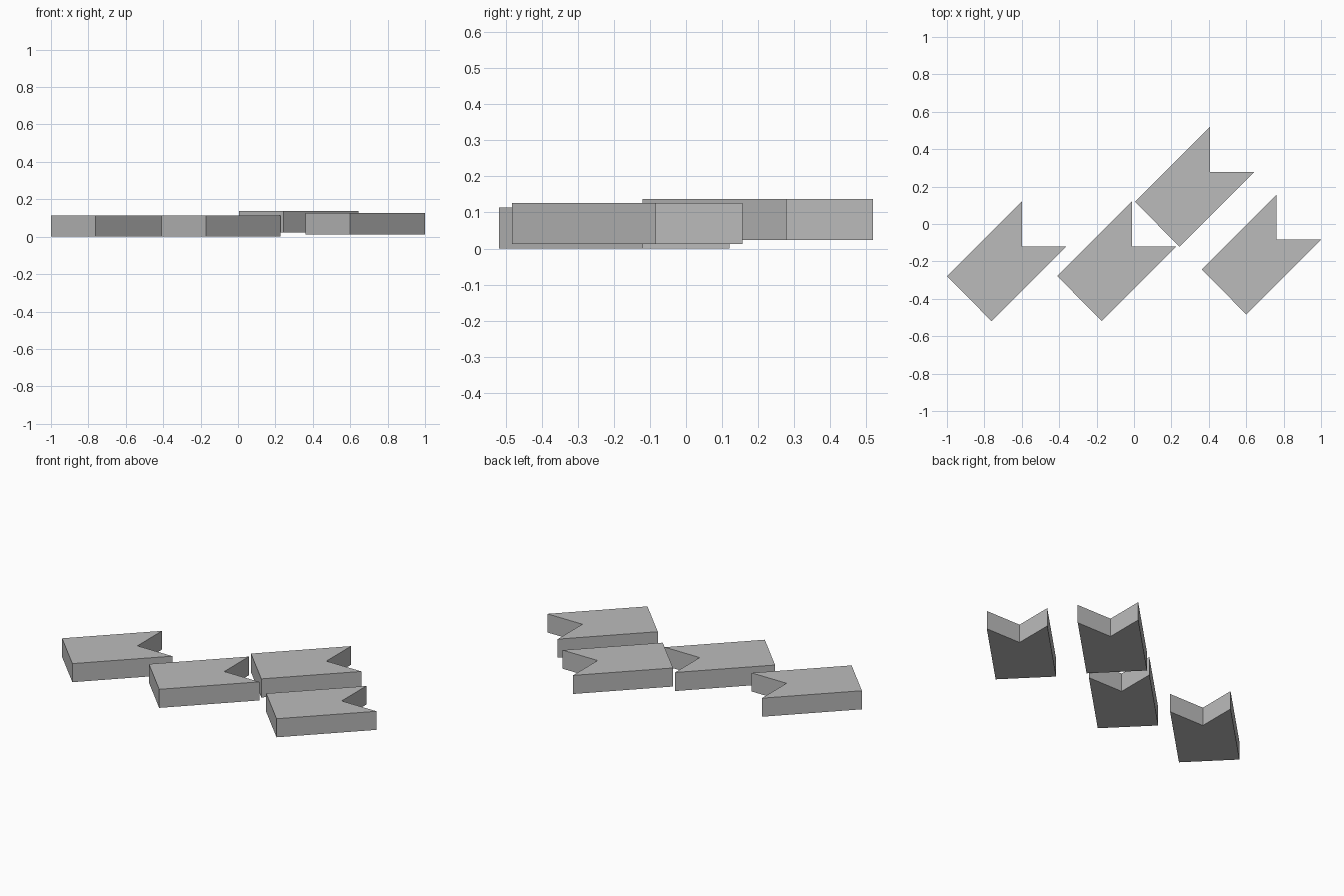
import bpy
import bmesh
from mathutils import Vector

cube = bpy.data.objects.get("Cube")
if cube:
    bpy.data.objects.remove(cube, do_unlink=True)

# Plain grey finish
grey = bpy.data.materials.new("plain_grey")
grey.use_nodes = True
colour = (0.5, 0.5, 0.5, 1)
grey.diffuse_color = colour
grey.node_tree.nodes["Principled BSDF"].inputs["Base Color"].default_value = colour

# Notched slab outline, starting at its left corner
OUTLINE = [(0, 0), (0.238, -0.24), (0.638, 0.16), (0.4, 0.16), (0.4, 0.4)]
THICKNESS = 0.114


def notched_slab(name, location):
    bm = bmesh.new()
    base = bm.faces.new([bm.verts.new((x, y, 0)) for x, y in OUTLINE])
    top = bmesh.ops.extrude_face_region(bm, geom=[base])
    verts = [g for g in top["geom"] if isinstance(g, bmesh.types.BMVert)]
    bmesh.ops.translate(bm, verts=verts, vec=Vector((0, 0, THICKNESS)))
    bmesh.ops.recalc_face_normals(bm, faces=bm.faces)
    mesh = bpy.data.meshes.new(name)
    bm.to_mesh(mesh)
    bm.free()
    mesh.materials.append(grey)
    slab = bpy.data.objects.new(name, mesh)
    slab.location = location
    bpy.context.collection.objects.link(slab)


# Four loose slabs lying at slightly different heights
notched_slab("right_slab", (-1, -0.279, 0))
notched_slab("middle_slab", (-0.41, -0.279, 0))
notched_slab("back_slab", (0.005, 0.119, 0.023))
notched_slab("left_slab", (0.362, -0.243, 0.012))
